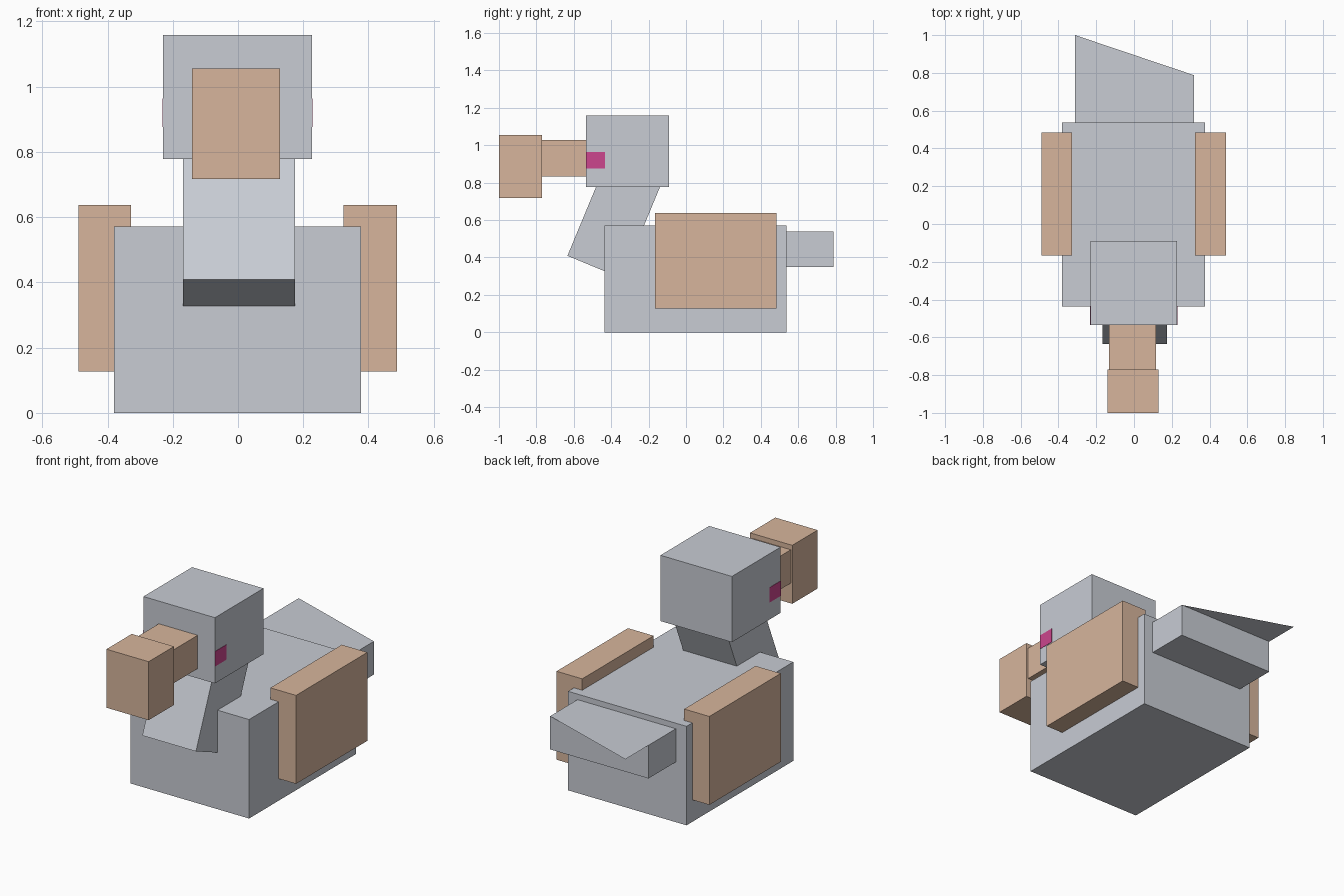
import bpy, bmesh
from mathutils import Vector

if "Cube" in bpy.data.objects:
    bpy.data.objects.remove(bpy.data.objects["Cube"])


def material(name, rgb):
    m = bpy.data.materials.new(name)
    m.diffuse_color = (*rgb, 1.0)
    m.use_nodes = True
    m.node_tree.nodes["Principled BSDF"].inputs["Base Color"].default_value = m.diffuse_color
    return m


GREY = material("grey feathers", (0.578, 0.604, 0.658))
TAN = material("tan", (0.68, 0.463, 0.332))
PINK = material("pink", (0.604, 0.061, 0.27))


def finish(name, bm, mat):
    mesh = bpy.data.meshes.new(name)
    bm.to_mesh(mesh)
    bm.free()
    mesh.materials.append(mat)
    ob = bpy.data.objects.new(name, mesh)
    bpy.context.collection.objects.link(ob)
    return ob


def add_box(name, mat, x, y, z):
    """Box from (min, max) ranges on each axis."""
    bm = bmesh.new()
    bmesh.ops.create_cube(bm, size=1)
    for v in bm.verts:
        v.co = Vector([lo + (c + 0.5) * (hi - lo) for c, (lo, hi) in zip(v.co, (x, y, z))])
    return finish(name, bm, mat)


# Body and head
add_box("body", GREY, (-0.38, 0.377), (-0.437, 0.538), (0, 0.572))
add_box("head", GREY, (-0.23, 0.227), (-0.535, -0.091), (0.778, 1.158))

# Beak: narrow base and taller tip
add_box("beak_base", TAN, (-0.132, 0.117), (-0.77, -0.535), (0.834, 1.027))
add_box("beak_tip", TAN, (-0.141, 0.129), (-1.0, -0.769), (0.717, 1.055))

# Wings
add_box("left_wing", TAN, (-0.489, -0.328), (-0.167, 0.485), (0.127, 0.638))
add_box("right_wing", TAN, (0.324, 0.488), (-0.167, 0.485), (0.127, 0.638))

# Eyes: thin plates at the front of both head sides
add_box("left_eye", PINK, (-0.232, -0.229), (-0.535, -0.433), (0.877, 0.963))
add_box("right_eye", PINK, (0.226, 0.229), (-0.535, -0.433), (0.877, 0.963))

# Neck: side profile of a leaning block, extruded across x
bm = bmesh.new()
profile = [(-0.634, 0.409), (-0.342, 0.288), (-0.112, 0.842), (-0.404, 0.963)]
face = bm.faces.new([bm.verts.new((-0.168, y, z)) for y, z in profile])
ext = bmesh.ops.extrude_face_region(bm, geom=[face])
bmesh.ops.translate(bm, vec=(0.343, 0, 0),
                    verts=[g for g in ext["geom"] if isinstance(g, bmesh.types.BMVert)])
bmesh.ops.recalc_face_normals(bm, faces=bm.faces)
finish("neck", bm, GREY)

# Tail: block with a flat pointed feather continuing its top
add_box("tail", GREY, (-0.312, 0.317), (0.538, 0.788), (0.348, 0.54))
bm = bmesh.new()
bm.faces.new([bm.verts.new((x, y, 0.54)) for x, y in
              ((-0.312, 0.788), (0.317, 0.788), (-0.312, 1.0))])
finish("tail_feather", bm, GREY)
